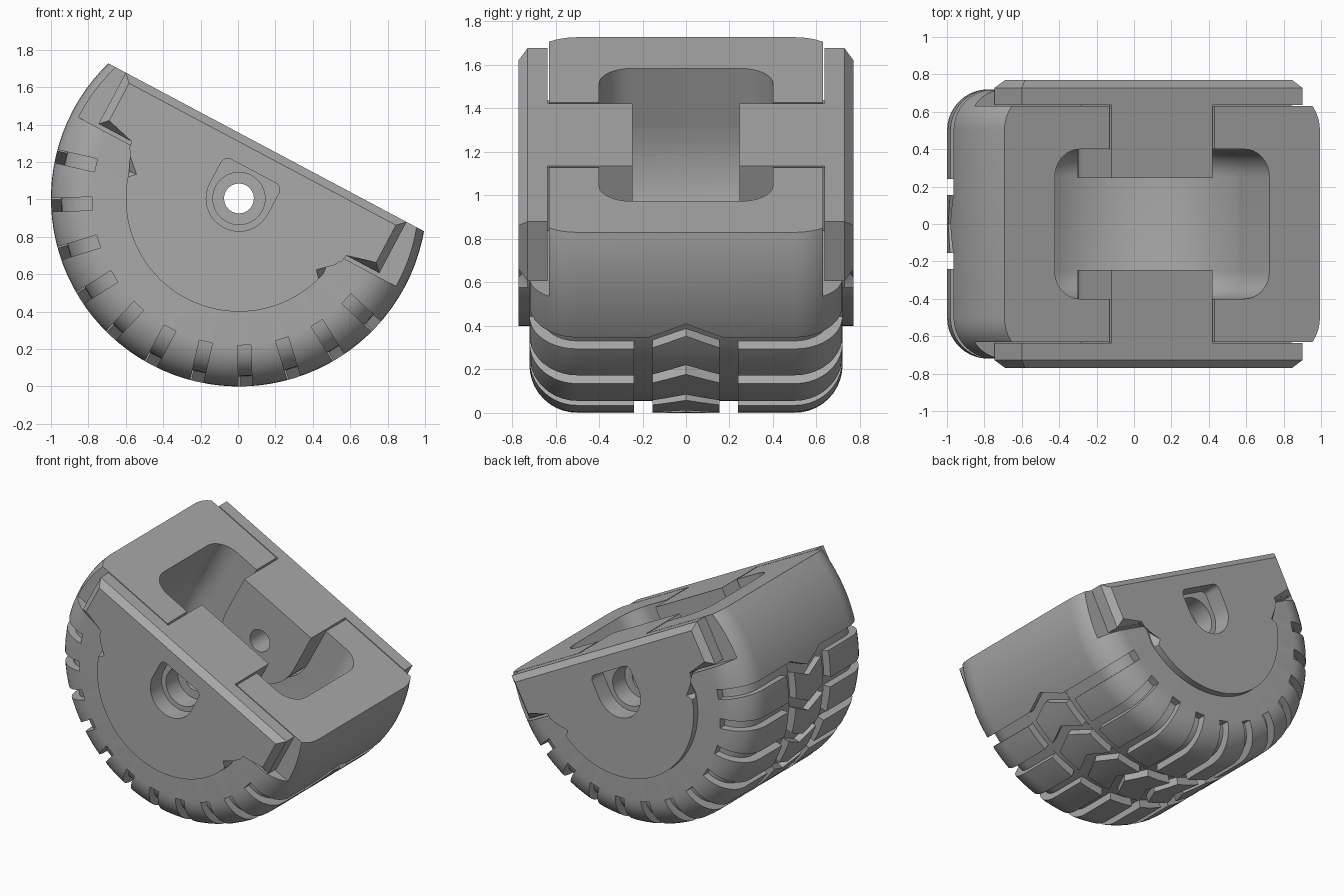
import bpy, bmesh
from math import radians, sin, cos, pi
from mathutils import Matrix, Vector

cube = bpy.data.objects.get("Cube")
if cube:
    bpy.data.objects.remove(cube, do_unlink=True)

RADIUS, HALF_W, SHOULDER, TOP = 1.005, 0.72, 0.22, 0.31
TILT = Matrix.Translation((0.005, 0, 1.005)) @ Matrix.Rotation(radians(28), 4, 'Y')

grey = bpy.data.materials.new("plain grey")
grey.use_nodes = True
grey.diffuse_color = (0.4, 0.4, 0.4, 1)
grey.node_tree.nodes["Principled BSDF"].inputs["Base Color"].default_value = (0.4, 0.4, 0.4, 1)


def frame(a, b, c):
    return Matrix((a, b, c)).transposed().to_4x4()


SIDE = frame((1, 0, 0), (0, 0, 1), (0, 1, 0))   # outline seen from the side, extruded along y
FLAT = Matrix.Identity(4)                       # outline seen from the top, extruded along z


def arc(cx, cy, r, a0, a1, n):
    return [(cx + r * cos(radians(a0 + (a1 - a0) * i / n)),
             cy + r * sin(radians(a0 + (a1 - a0) * i / n))) for i in range(n + 1)]


def rect(x0, x1, y0, y1):
    return [(x0, y0), (x1, y0), (x1, y1), (x0, y1)]


def prism(bm, pts, lo, hi, m=SIDE):
    """Extrude an outline from lo to hi and return the far face."""
    rings = [[bm.verts.new(m @ Vector((x, y, z))) for x, y in pts] for z in (lo, hi)]
    n = len(pts)
    bm.faces.new(rings[0][::-1])
    for i in range(n):
        j = (i + 1) % n
        bm.faces.new((rings[0][i], rings[0][j], rings[1][j], rings[1][i]))
    return bm.faces.new(rings[1])


def revolve(bm, profile, steps=96):
    """Spin a (radius, y) profile around the axle."""
    vs = [bm.verts.new((r, y, 0)) for r, y in profile]
    es = [bm.edges.new(p) for p in zip(vs, vs[1:])]
    bmesh.ops.spin(bm, geom=vs + es, cent=(0, 0, 0), axis=(0, 1, 0),
                   angle=2 * pi, steps=steps)
    bmesh.ops.remove_doubles(bm, verts=bm.verts[:], dist=1e-4)


def make(name, build):
    bm = bmesh.new()
    build(bm)
    bmesh.ops.recalc_face_normals(bm, faces=bm.faces[:])
    me = bpy.data.meshes.new(name)
    bm.to_mesh(me)
    bm.free()
    ob = bpy.data.objects.new(name, me)
    bpy.context.collection.objects.link(ob)
    return ob


def combine(ob, build, operation='DIFFERENCE'):
    """Apply one boolean with a temporary solid."""
    tool = make("cutter", build)
    tool.hide_render = True
    mod = ob.modifiers.new("cut", 'BOOLEAN')
    mod.operation, mod.solver, mod.object = operation, 'EXACT', tool
    deps = bpy.context.evaluated_depsgraph_get()
    me = bpy.data.meshes.new_from_object(ob.evaluated_get(deps))
    ob.modifiers.clear()
    ob.data = me
    bpy.data.objects.remove(tool, do_unlink=True)


def finish(ob):
    ob.data.transform(TILT)
    ob.data.materials.clear()
    ob.data.materials.append(grey)
    bpy.ops.object.select_all(action='DESELECT')
    ob.select_set(True)
    bpy.context.view_layer.objects.active = ob
    bpy.ops.object.shade_smooth_by_angle(angle=radians(28))


def u_shape(r, top):
    return [(r, top), (-r, top)] + arc(0, 0, r, 180, 360, 32)


# --- tyre body: rounded-shoulder wheel, cut flat across the top
cr, cy = RADIUS - SHOULDER, HALF_W - SHOULDER
half = arc(cr, cy, SHOULDER, 0, 90, 10) + [(0, HALF_W)]
tyre = make("half_tyre", lambda bm: revolve(bm, [(r, -y) for r, y in half[::-1]] + half))
combine(tyre, lambda bm: prism(bm, rect(-2, 2, TOP, 2), -1, 1))


def side_trim(bm):
    for s in (-1, 1):
        prism(bm, rect(-2, 2, -0.02, 1), s * 0.63, s * 1.0)


combine(tyre, side_trim)

# --- hollow inside with rounded corners
corner = arc(0.5, 0.25, 0.15, 0, 90, 8)
right = [(x, -y) for x, y in corner[::-1]] + corner
combine(tyre, lambda bm: revolve(bm, [(0, -0.4)] + right + [(0, 0.4)], 64))
combine(tyre, lambda bm: prism(bm, right + [(-x, -y) for x, y in right], 0, 0.6, FLAT))
combine(tyre, lambda bm: prism(bm, u_shape(0.318, 0.6), -1, 1))

# --- tread grooves
ANGLES = [radians(195 + 15 * i) for i in range(11)]
DEPTH, HALF_GROOVE = 0.055, 0.036


def shoulder_grooves(bm):
    for a in ANGLES:
        radial, tangent = (cos(a), 0, sin(a)), (-sin(a), 0, cos(a))
        for s in (-1, 1):
            pts = arc(cr, cy, SHOULDER - DEPTH, 90, 0, 8) + [(cr + SHOULDER - DEPTH, 0.2),
                                                             (1.2, 0.2), (1.2, 0.9), (cr, 0.9)]
            prism(bm, [(r, s * y) for r, y in pts], -HALF_GROOVE, HALF_GROOVE,
                  frame(radial, (0, 1, 0), tangent))


def ring_grooves(bm):
    end = 75 + 2.1
    outline = arc(0, 0, RADIUS - DEPTH, 270 - end, 270 + end, 60)
    outline += arc(0, 0, 1.2, 270 + end, 270 - end, 60)
    for s in (-1, 1):
        prism(bm, outline, s * 0.155, s * 0.24)


def chevron_grooves(bm):
    h, peak, w = HALF_GROOVE, 0.08, 0.17
    for a in ANGLES:
        radial, tangent = (cos(a), 0, sin(a)), (-sin(a), 0, cos(a))
        prism(bm, [(-h, -w), (peak - h, 0), (-h, w), (h, w), (peak + h, 0), (h, -w)],
              RADIUS - DEPTH + 0.002, 1.2, frame(tangent, (0, 1, 0), radial))


for grooves in (shoulder_grooves, ring_grooves, chevron_grooves):
    combine(tyre, grooves)
finish(tyre)

# --- side plate with its inner axle tab
shoulder_line = [(-0.85, TOP), (-0.85, 0)] + arc(-0.65, -0.07, 0.07, 90, 0, 6)
outline = shoulder_line + arc(0, 0, 0.605, 194, 346, 48) + [(-x, z) for x, z in shoulder_line[::-1]]


def plate_body(bm):
    face = prism(bm, outline, 0.637, 0.77)
    bmesh.ops.bevel(bm, geom=list(face.edges), offset=0.042, segments=1, affect='EDGES')


def d_pocket(bm):
    r, top, c = 0.175, 0.165, 0.04
    pts = arc(0, 0, r, 180, 360, 24) + arc(r - c, top - c, c, 0, 90, 5)
    prism(bm, pts + arc(c - r, top - c, c, 90, 180, 5), 0.64, 1)


plate = make("left_side_plate", plate_body)
combine(plate, lambda bm: prism(bm, u_shape(0.306, TOP), 0.245, 0.68), 'UNION')
combine(plate, d_pocket)
combine(plate, lambda bm: prism(bm, arc(0, 0, 0.14, 0, 348.75, 31), 0.5, 1))
combine(plate, lambda bm: prism(bm, arc(0, 0, 0.08, 0, 345, 23), 0, 1))

# --- mirrored plate on the other side
twin = bpy.data.objects.new("right_side_plate", plate.data.copy())
bpy.context.collection.objects.link(twin)
twin.data.transform(Matrix.Scale(-1, 4, (0, 1, 0)))
twin.data.flip_normals()
finish(plate)
finish(twin)
